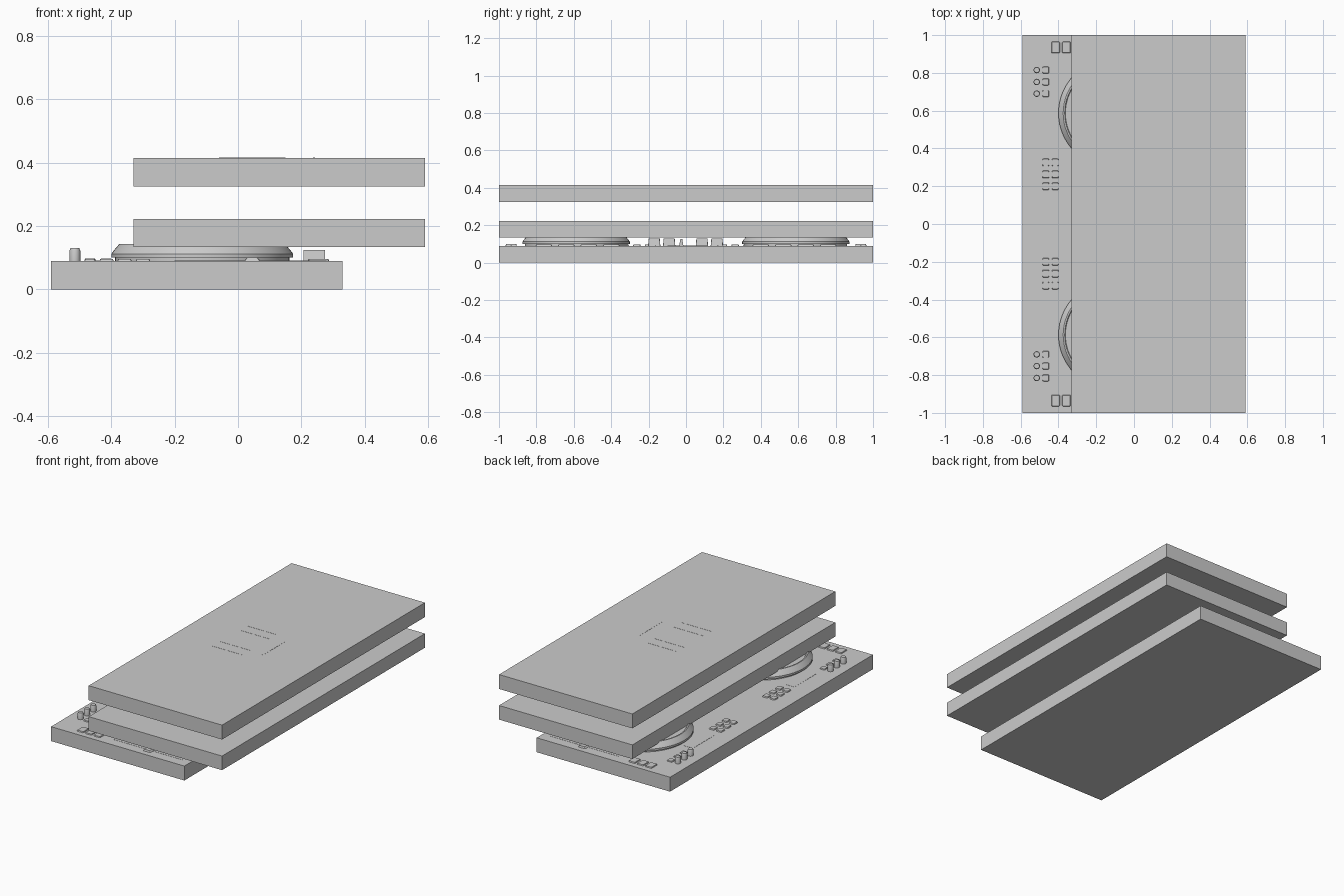
import bpy, bmesh, math

if "Cube" in bpy.data.objects:
    bpy.data.objects.remove(bpy.data.objects["Cube"])


def finish(name, bm, smooth=False):
    bmesh.ops.recalc_face_normals(bm, faces=bm.faces)
    me = bpy.data.meshes.new(name)
    bm.to_mesh(me)
    bm.free()
    ob = bpy.data.objects.new(name, me)
    bpy.context.collection.objects.link(ob)
    if smooth:
        bpy.ops.object.select_all(action='DESELECT')
        ob.select_set(True)
        bpy.context.view_layer.objects.active = ob
        bpy.ops.object.shade_smooth_by_angle(angle=math.radians(30))
    return ob


def box(name, x0, x1, y0, y1, z0, z1, taper_x=1.0, taper_y=1.0, corner=0.0):
    """Box with an optionally narrowed top and rounded vertical corners."""
    bm = bmesh.new()
    bmesh.ops.create_cube(bm, size=1)
    cx, cy = (x0 + x1) / 2, (y0 + y1) / 2
    for v in bm.verts:
        top = v.co.z > 0
        v.co.x = cx + v.co.x * (x1 - x0) * (taper_x if top else 1)
        v.co.y = cy + v.co.y * (y1 - y0) * (taper_y if top else 1)
        v.co.z = z1 if top else z0
    if corner:
        upright = [e for e in bm.edges
                   if abs(e.verts[0].co.z - e.verts[1].co.z) > 1e-5]
        bmesh.ops.bevel(bm, geom=upright, offset=corner, segments=2,
                        profile=0.5, affect='EDGES')
    return finish(name, bm)


def lathe(name, x, y, profile, sides):
    """Revolve (radius, z) points around a vertical axis, capping both ends."""
    bm = bmesh.new()
    rings = []
    for r, z in profile:
        rings.append([bm.verts.new((x + r * math.cos(2 * math.pi * i / sides),
                                    y + r * math.sin(2 * math.pi * i / sides), z))
                      for i in range(sides)])
    for a, b in zip(rings, rings[1:]):
        for i in range(sides):
            j = (i + 1) % sides
            bm.faces.new((a[i], a[j], b[j], b[i]))
    bm.faces.new(rings[0])
    bm.faces.new(rings[-1])
    return finish(name, bm, True)


TOP = 0.09

# Control deck and the two slabs above it
slabs = [("deck_body", -0.59, 0.33, 0.0, TOP),
         ("lower_slab", -0.33, 0.59, 0.134, 0.222),
         ("upper_slab", -0.33, 0.59, 0.325, 0.415)]
for name, x0, x1, z0, z1 in slabs:
    box(name, x0, x1, -1, 1, z0, z1)
    # Thin slider tracks repeated on each slab
    for y in (-0.163, -0.088, 0.1, 0.17):
        box(name + "_slider_track", -0.06, 0.15, y - 0.003, y + 0.003, z1 - 0.002, z1 + 0.0008)
    box(name + "_cross_track", 0.237, 0.243, -0.1, 0.115, z1 - 0.002, z1 + 0.0008)

# Mixer slider caps
for y in (-0.17, -0.09, 0.085, 0.165):
    box("slider_cap", 0.04, 0.062, y - 0.033, y + 0.033, TOP, 0.128, 0.5, 0.9, 0.004)
box("cross_slider_cap", 0.207, 0.275, -0.036, -0.014, TOP, 0.125, 1.0, 0.5)

for side in (-1, 1):
    # Platter wheel on a narrow skirt
    lathe("platter_wheel", -0.113, side * 0.587,
          [(0.275, TOP), (0.275, 0.1), (0.287, 0.1), (0.287, 0.112), (0.28, 0.122),
           (0.262, 0.143), (0.254, 0.143), (0.25, 0.138)], 64)

    # Rear knobs, each with a small button beside it
    for y in (0.69, 0.752, 0.815):
        lathe("rear_knob", -0.515, side * y,
              [(0.017, TOP), (0.017, 0.122), (0.014, 0.13)], 20)
        box("knob_button", -0.485, -0.45, side * y - 0.018, side * y + 0.018,
            TOP, 0.096, 0.9, 0.9, 0.006)

    # Button grid
    for x in (-0.467, -0.417):
        for y in (0.2, 0.263, 0.326):
            box("grid_button", x - 0.018, x + 0.018, side * y - 0.02, side * y + 0.02,
                TOP, 0.097, 0.9, 0.9, 0.006)

    # Flush display strip
    ys = sorted((side * 0.39, side * 0.61))
    box("display_strip", -0.475, -0.41, ys[0], ys[1], TOP - 0.002, TOP + 0.001)

    # Outer edge buttons, long slider track and its cap
    for x in (-0.415, -0.358, -0.3):
        box("edge_button", x - 0.022, x + 0.022, side * 0.935 - 0.03, side * 0.935 + 0.03,
            TOP, 0.096, 0.92, 0.92, 0.004)
    box("long_slider_track", -0.2, 0.28, side * 0.935 - 0.004, side * 0.935 + 0.004,
        TOP - 0.002, TOP + 0.001)
    box("long_slider_cap", 0.02, 0.07, side * 0.935 - 0.03, side * 0.935 + 0.03,
        TOP, 0.1, 0.7, 0.9, 0.005)

    # Front row of pads
    for i in range(4):
        y = side * (0.4 + 0.12 * i)
        box("front_pad", 0.22, 0.288, y - 0.045, y + 0.045, TOP, 0.096, 0.92, 0.92, 0.008)
